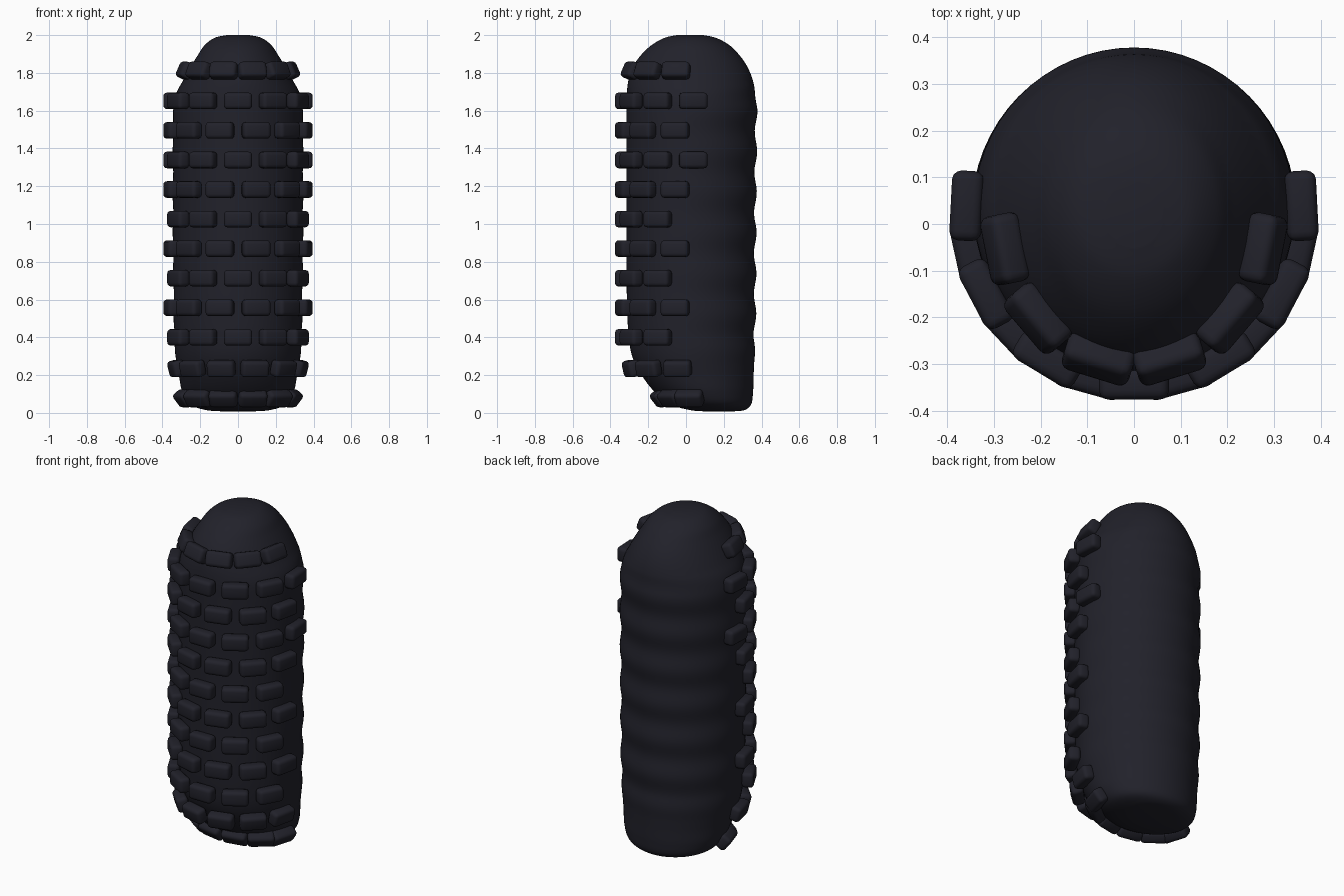
import bpy, bmesh, math
from mathutils import Matrix, Vector

if "Cube" in bpy.data.objects:
    bpy.data.objects.remove(bpy.data.objects["Cube"], do_unlink=True)

# One dark navy colour for everything
mat = bpy.data.materials.new("dark navy")
mat.use_nodes = True
navy = (0.0155, 0.0155, 0.0235, 1.0)
mat.diffuse_color = navy
bsdf = next(n for n in mat.node_tree.nodes if n.type == "BSDF_PRINCIPLED")
bsdf.inputs["Base Color"].default_value = navy
bsdf.inputs["Roughness"].default_value = 0.7


def make_object(name, bm):
    bmesh.ops.recalc_face_normals(bm, faces=bm.faces)
    mesh = bpy.data.meshes.new(name)
    bm.to_mesh(mesh)
    bm.free()
    mesh.materials.append(mat)
    for p in mesh.polygons:
        p.use_smooth = True
    obj = bpy.data.objects.new(name, mesh)
    bpy.context.collection.objects.link(obj)
    return obj


def spline(points, steps):
    """Smooth curve through the rows of points."""
    pts = [Vector(p) for p in points]
    out = []
    for i in range(len(pts) - 1):
        a, b, c, d = (pts[max(i - 1, 0)], pts[i], pts[i + 1],
                      pts[min(i + 2, len(pts) - 1)])
        for k in range(steps):
            t = k / steps
            out.append(b + (c - a) * (0.5 * t)
                       + (a * 2 - b * 5 + c * 4 - d) * (0.5 * t * t)
                       + (b * 3 - a - c * 3 + d) * (0.5 * t ** 3))
    out.append(pts[-1])
    return out


# Body sections: height, half width, front y, back y
SECTIONS = [
    (0.008, 0.08, 0.10, 0.25), (0.015, 0.17, 0.02, 0.31),
    (0.045, 0.255, -0.08, 0.345), (0.11, 0.295, -0.165, 0.355),
    (0.20, 0.313, -0.235, 0.358), (0.30, 0.33, -0.285, 0.362),
    (0.42, 0.338, -0.305, 0.364), (0.60, 0.341, -0.313, 0.366),
    (0.80, 0.343, -0.315, 0.366), (1.00, 0.344, -0.316, 0.367),
    (1.20, 0.345, -0.316, 0.368), (1.40, 0.344, -0.316, 0.370),
    (1.58, 0.342, -0.315, 0.371), (1.68, 0.331, -0.314, 0.368),
    (1.76, 0.291, -0.305, 0.354), (1.83, 0.252, -0.282, 0.326),
    (1.89, 0.215, -0.242, 0.286), (1.945, 0.178, -0.185, 0.232),
    (1.985, 0.125, -0.115, 0.160), (2.00, 0.06, -0.05, 0.09),
]
SIDES = 64
bm = bmesh.new()
rings = []
for z, rx, yf, yb in spline(SECTIONS, 8):
    ring = []
    cy, ry = (yf + yb) / 2, (yb - yf) / 2
    # soft ripples across the back and flanks
    fade = max(0.0, min(1.0, (z - 0.25) / 0.15, (1.72 - z) / 0.1))
    ripple = 0.007 * fade * math.cos((z - 1.06) / 0.215 * math.tau)
    for i in range(SIDES):
        a = math.tau * i / SIDES
        s = 1 - ripple / 0.34 * max(0.0, math.sin(a) * 0.7 + 0.3)
        ring.append(bm.verts.new((rx * s * math.cos(a),
                                  cy + ry * s * math.sin(a), z)))
    rings.append(ring)
for lo, hi in zip(rings, rings[1:]):
    for i in range(SIDES):
        j = (i + 1) % SIDES
        bm.faces.new((lo[i], lo[j], hi[j], hi[i]))
bm.faces.new(rings[0][::-1])
bm.faces.new(rings[-1])
make_object("body", bm)

# Rows of raised pads: height, count, x radius, y radius, centre y, upward tilt
ROWS = [(1.812, 6, 0.283, 0.315, 0.015, 24)]
for k, count in enumerate((7, 6, 7, 6, 5, 6, 5, 6, 5)):
    ROWS.append((1.652 - 0.1565 * k, count, 0.359, 0.362, 0.02, 0))
ROWS += [(0.235, 6, 0.332, 0.325, 0.025, -14),
         (0.077, 6, 0.290, 0.205, 0.062, -38)]
STEP = math.radians(31)
for n, (z, count, rx, ry, cy, tilt) in enumerate(ROWS):
    bm = bmesh.new()
    for i in range(count):
        a = (i - (count - 1) / 2) * STEP
        # outward direction of the ellipse, turned up or down by the tilt
        yaw = math.atan2(math.sin(a) / rx, math.cos(a) / ry)
        place = (Matrix.Translation((rx * math.sin(a), cy - ry * math.cos(a), z))
                 @ Matrix.Rotation(yaw, 4, "Z")
                 @ Matrix.Rotation(math.radians(-tilt), 4, "X")
                 @ Matrix.Diagonal((0.15, 0.068, 0.088, 1)))
        bmesh.ops.create_cube(bm, size=1, matrix=place)
    pads = make_object("pad_row_%02d" % (n + 1), bm)
    bevel = pads.modifiers.new("rounded edges", "BEVEL")
    bevel.width = 0.02
    bevel.segments = 3
    bevel.limit_method = "NONE"
